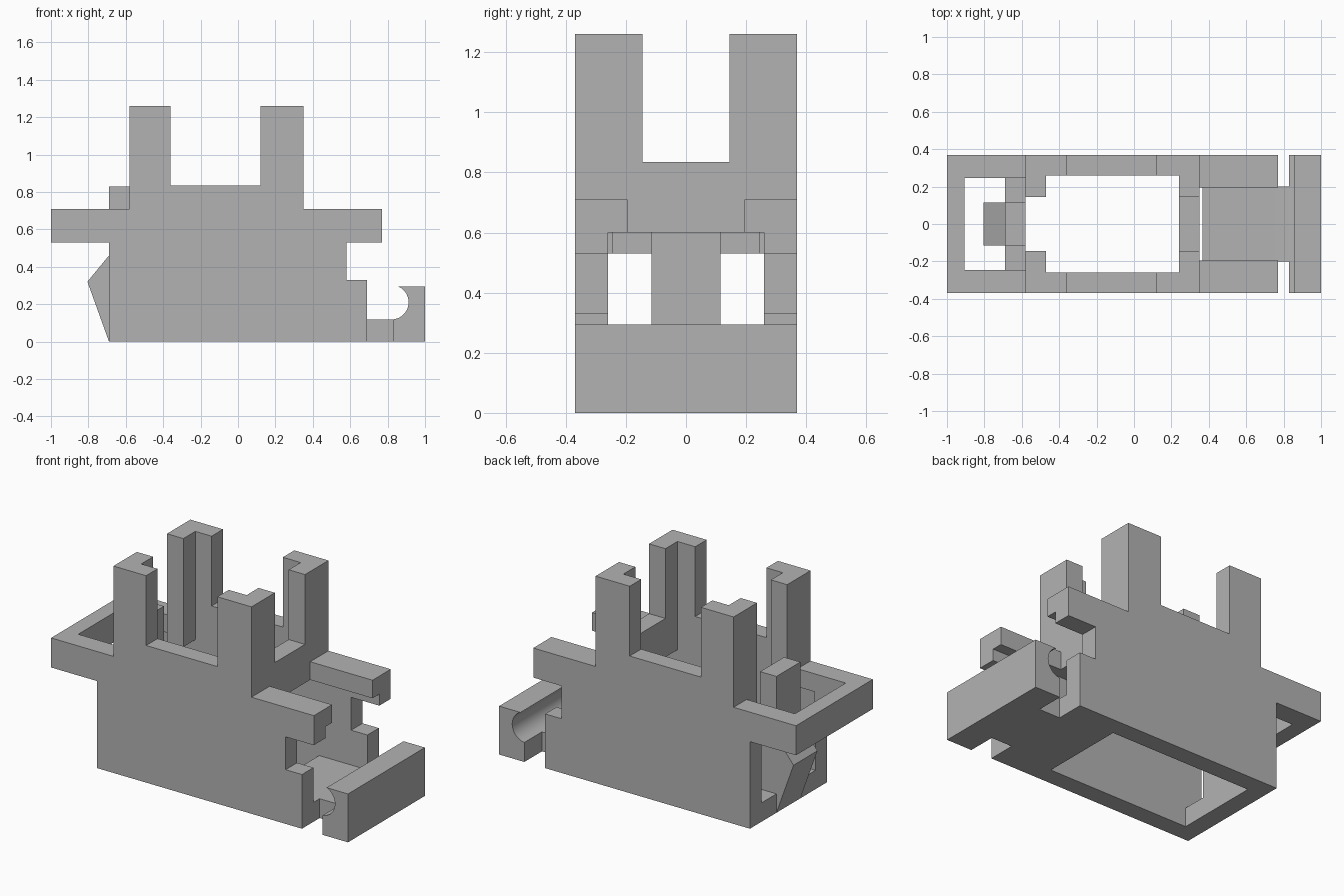
import bpy
import bmesh
import math

cube = bpy.data.objects.get("Cube")
if cube:
    bpy.data.objects.remove(cube, do_unlink=True)

grey = bpy.data.materials.new("plain grey")
grey.use_nodes = True
colour = (0.45, 0.45, 0.45, 1)
grey.diffuse_color = colour
grey.node_tree.nodes["Principled BSDF"].inputs["Base Color"].default_value = colour


def prism(name, profile, half_width, y=0):
    """Extrude an (x, z) outline along y, centred on the given y."""
    bm = bmesh.new()
    face = bm.faces.new([bm.verts.new((px, y - half_width, pz)) for px, pz in profile])
    result = bmesh.ops.extrude_face_region(bm, geom=[face])
    moved = [v for v in result["geom"] if isinstance(v, bmesh.types.BMVert)]
    bmesh.ops.translate(bm, vec=(0, 2 * half_width, 0), verts=moved)
    bmesh.ops.recalc_face_normals(bm, faces=bm.faces[:])
    mesh = bpy.data.meshes.new(name)
    bm.to_mesh(mesh)
    bm.free()
    mesh.materials.append(grey)
    obj = bpy.data.objects.new(name, mesh)
    bpy.context.collection.objects.link(obj)
    return obj


def cut(target, x0, x1, z0, z1, half_width, y=0):
    """Cut a box-shaped opening out of the target."""
    cutter = prism("cutter", [(x0, z0), (x1, z0), (x1, z1), (x0, z1)], half_width, y)
    cutter.hide_render = True
    mod = target.modifiers.new("opening", 'BOOLEAN')
    mod.operation = 'DIFFERENCE'
    mod.solver = 'EXACT'
    mod.object = cutter
    bpy.context.view_layer.objects.active = target
    bpy.ops.object.modifier_apply(modifier=mod.name)
    bpy.data.objects.remove(cutter, do_unlink=True)


# Round socket in the coupling bar, from the neck up to the lip
arc = []
for i in range(17):
    a = math.radians(-90 + i * 157 / 16)
    arc.append((0.82 + 0.092 * math.cos(a), 0.21 + 0.092 * math.sin(a)))
floor = arc[0][1]
lip = arc[-1][1]

# Side outline of the housing, posts, arms and coupling bar
outline = [
    (-0.69, 0), (-0.69, 0.53), (-1, 0.53), (-1, 0.71), (-0.58, 0.71),
    (-0.58, 1.26), (-0.36, 1.26), (-0.36, 0.835), (0.12, 0.835),
    (0.12, 1.26), (0.35, 1.26), (0.35, 0.71), (0.77, 0.71), (0.77, 0.53),
    (0.58, 0.53), (0.58, 0.33), (0.69, 0.33), (0.69, floor),
] + arc + [(1, lip), (1, 0)]
body = prism("housing", outline, 0.37)

# Central shaft and the wider chamber below it
cut(body, -0.47, 0.24, -0.5, 1.5, 0.26)
cut(body, -0.58, 0.365, -0.5, 0.60, 0.26)

# Loop opening and the slots beside the latch
cut(body, -0.905, -0.58, 0.115, 1.0, 0.245)
cut(body, -0.695, -0.50, 0.115, 0.60, 0.26)

# Gaps between the corner posts
cut(body, -0.70, -0.40, 0.50, 1.5, 0.145)
cut(body, 0.20, 0.40, 0.835, 1.5, 0.145)

# Open trough and the stepped space between the arms
cut(body, 0.30, 0.75, floor, 0.60, 0.26)
cut(body, 0.50, 0.90, 0.50, 0.60, 0.26)
cut(body, 0.35, 0.90, 0.55, 0.90, 0.195)

# Narrow neck in front of the coupling bar
for side in (-1, 1):
    cut(body, 0.69, 0.83, -0.5, 0.40, 0.15, side * 0.35)

# Latch tongue with its wedge-shaped catch
prism("latch_tongue", [
    (-0.69, 0), (-0.805, 0.32), (-0.69, 0.46), (-0.69, 0.83),
    (-0.58, 0.83), (-0.58, 0.115), (-0.69, 0.115),
], 0.115)

# Smooth the round socket only
bpy.ops.object.select_all(action='DESELECT')
body.select_set(True)
bpy.context.view_layer.objects.active = body
bpy.ops.object.shade_smooth_by_angle(angle=math.radians(20))
